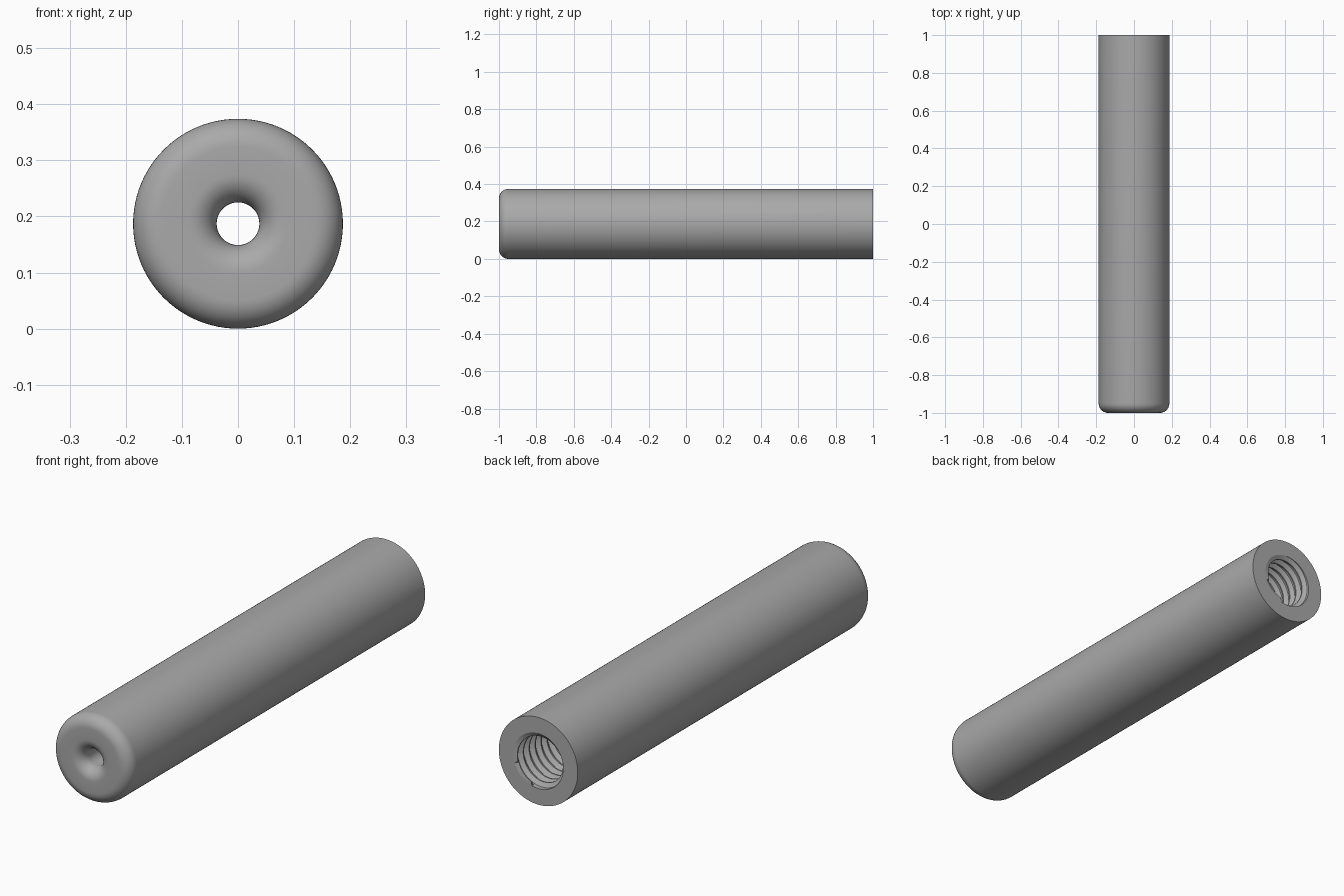
import bpy, bmesh
from math import sin, cos, pi, tau

cube = bpy.data.objects.get("Cube")
if cube:
    bpy.data.objects.remove(cube)

SEGMENTS = 96
RADIUS = 0.187
BORE = 0.038
THREAD_ROOT = 0.118
THREAD_CREST = 0.101
PITCH = 0.04
BORE_END = 0.45

grey = bpy.data.materials.new("satin grey")
grey.use_nodes = True
grey.diffuse_color = (0.4, 0.4, 0.4, 1)
grey.node_tree.nodes["Principled BSDF"].inputs["Base Color"].default_value = grey.diffuse_color


def sweep(name, rows, point):
    """Sweep rows of (radius, y) points around the y axis."""
    bm = bmesh.new()
    grid = []
    for row in rows:
        ring = []
        for s in range(SEGMENTS + 1):
            angle = tau * s / SEGMENTS
            r, y = point(row, s / SEGMENTS)
            ring.append(bm.verts.new((r * cos(angle), y, RADIUS + r * sin(angle))))
        grid.append(ring)
    for a, b in zip(grid, grid[1:]):
        for s in range(SEGMENTS):
            bm.faces.new((a[s], a[s + 1], b[s + 1], b[s]))
    bmesh.ops.remove_doubles(bm, verts=bm.verts, dist=1e-5)
    bmesh.ops.dissolve_degenerate(bm, edges=bm.edges, dist=1e-5)
    mesh = bpy.data.meshes.new(name)
    bm.to_mesh(mesh)
    bm.free()
    mesh.materials.append(grey)
    obj = bpy.data.objects.new(name, mesh)
    bpy.context.collection.objects.link(obj)
    bpy.ops.object.select_all(action="DESELECT")
    obj.select_set(True)
    bpy.context.view_layer.objects.active = obj
    bpy.ops.object.shade_smooth_by_angle(angle=pi / 6)
    return obj


def arc(r, y, size, start, end, steps=10):
    """Fillet points, with angles measured from +radius towards +y."""
    angles = [start + (end - start) * i / steps for i in range(steps + 1)]
    return [(r + size * cos(a), y + size * sin(a)) for a in angles]


# Tube: thread shoulder, narrow bore, rounded mouth, rounded rim, back face
fillet = 0.05
profile = [(THREAD_ROOT, BORE_END), (BORE, BORE_END)]
profile += arc(BORE + fillet, -1 + fillet, fillet, -pi, -pi / 2)
profile += arc(RADIUS - fillet, -1 + fillet, fillet, -pi / 2, 0)
profile += [(RADIUS, 1), (THREAD_ROOT, 1)]
sweep("tube_body", profile, lambda p, turn: p)

# Internal screw thread: narrow crests between wider roots
tooth = [(0, THREAD_ROOT), (0.25, THREAD_ROOT), (0.55, THREAD_CREST), (0.7, THREAD_CREST)]
turns = round((1 - BORE_END) / PITCH) + 3
thread_rows = [(r, BORE_END + PITCH * (k + f)) for k in range(-1, turns) for f, r in tooth]


def helix(row, turn):
    r, y = row
    y -= PITCH * turn
    if y <= BORE_END or y >= 1:
        return THREAD_ROOT, max(BORE_END, min(1, y))
    return r, y


sweep("internal_thread", thread_rows, helix)

# Make the surfaces face away from the solid
for name in ("tube_body", "internal_thread"):
    bpy.data.objects[name].data.flip_normals()
